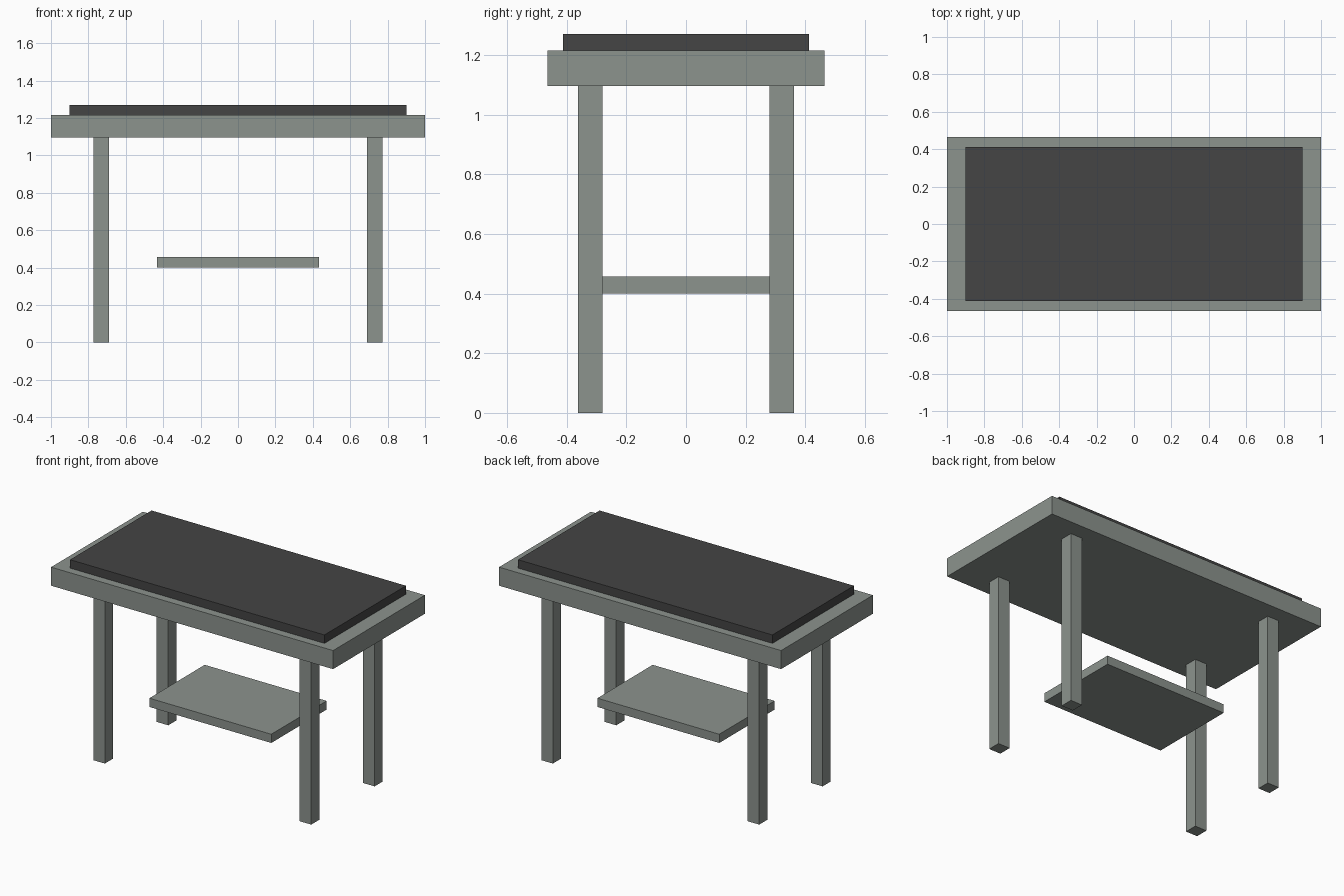
import bpy
import bmesh
from mathutils import Vector

cube = bpy.data.objects.get("Cube")
if cube:
    bpy.data.objects.remove(cube, do_unlink=True)


def make_material(name, colour):
    mat = bpy.data.materials.new(name)
    mat.use_nodes = True
    mat.diffuse_color = colour
    mat.node_tree.nodes["Principled BSDF"].inputs["Base Color"].default_value = colour
    return mat


def make_box(name, low, high, mat):
    """Flat-shaded box spanning two opposite corners, origin at its centre."""
    low, high = Vector(low), Vector(high)
    mesh = bpy.data.meshes.new(name)
    bm = bmesh.new()
    bmesh.ops.create_cube(bm, size=1)
    bmesh.ops.scale(bm, vec=high - low, verts=bm.verts)
    bm.to_mesh(mesh)
    bm.free()
    mesh.materials.append(mat)
    obj = bpy.data.objects.new(name, mesh)
    obj.location = (low + high) / 2
    bpy.context.collection.objects.link(obj)
    return obj


frame_grey = make_material("grey_green", (0.262, 0.292, 0.27, 1))
pad_grey = make_material("charcoal", (0.058, 0.058, 0.058, 1))

# Table slab and the thin dark pad resting on it
make_box("table_top", (-1, -0.465, 1.097), (1, 0.465, 1.216), frame_grey)
make_box("top_pad", (-0.902, -0.413, 1.216), (0.902, 0.413, 1.27), pad_grey)

# Low shelf between the legs
make_box("lower_shelf", (-0.432, -0.28, 0.401), (0.432, 0.28, 0.457), frame_grey)

# Four square legs
leg_width = 0.082
for x_name, x in (("left", 0.732), ("right", -0.732)):
    for y_name, y in (("front", -0.321), ("back", 0.321)):
        h = leg_width / 2
        make_box(f"{y_name}_{x_name}_leg", (x - h, y - h, 0), (x + h, y + h, 1.097), frame_grey)
